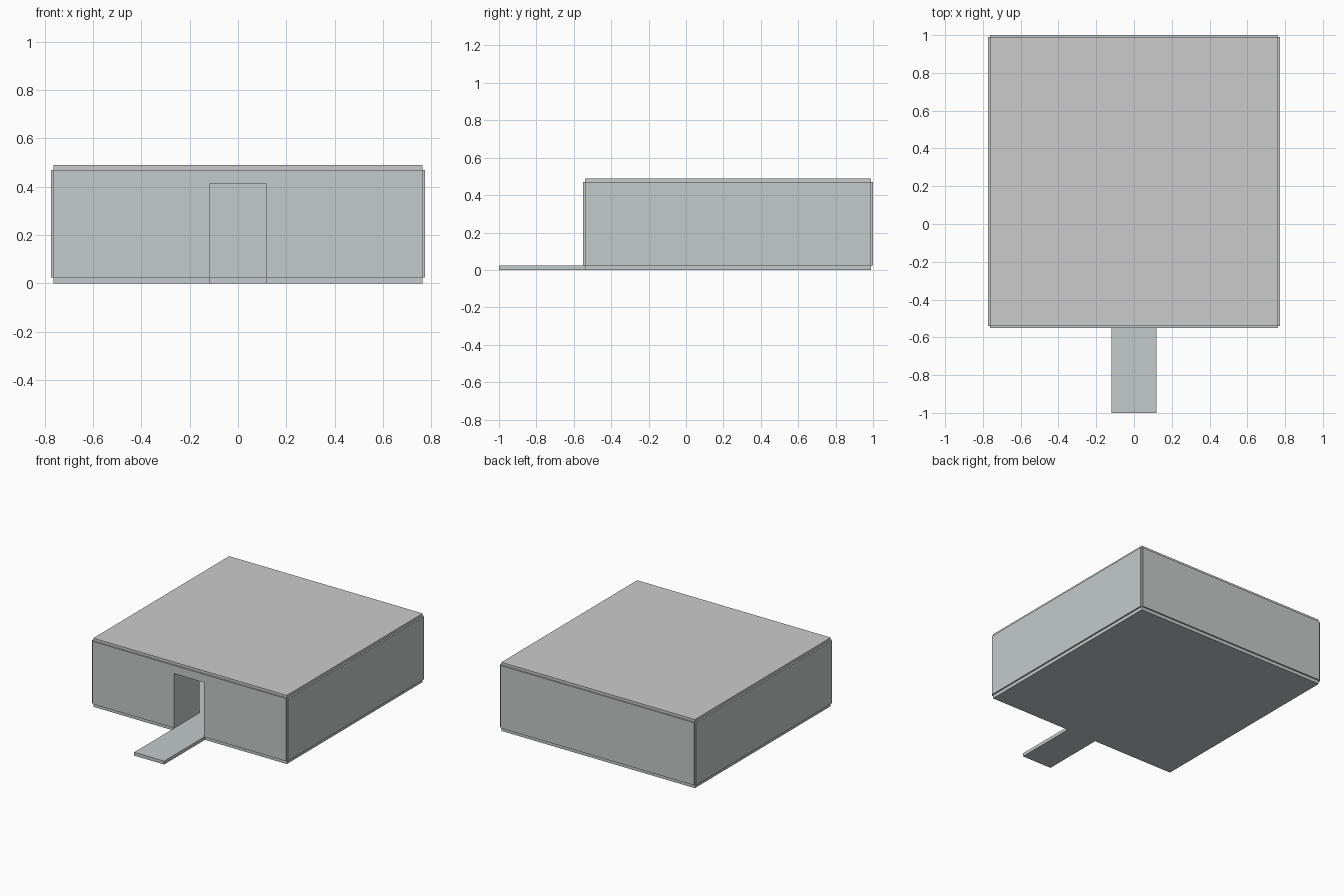
import bpy, bmesh

if "Cube" in bpy.data.objects:
    bpy.data.objects.remove(bpy.data.objects["Cube"])

T = 0.285              # wall thickness
X, X_OUT = 0.763, 0.774    # slab edge, side wall face
Y0, Y1 = -0.54, 0.99       # slab front and back edges
STEP = 0.01            # how far walls stand proud of the slabs
Z0, Z1, Z2 = 0.024, 0.47, 0.489
DOOR_X, DOOR_Z = 0.118, 0.412


def material(name, color):
    mat = bpy.data.materials.new(name)
    mat.diffuse_color = (*color, 1)
    mat.use_nodes = True
    mat.node_tree.nodes["Principled BSDF"].inputs["Base Color"].default_value = mat.diffuse_color
    return mat


def prism(name, outline, offset, mat):
    """Extrude a flat outline of 3D points along an offset."""
    bm = bmesh.new()
    face = bm.faces.new([bm.verts.new(p) for p in outline])
    ext = bmesh.ops.extrude_face_region(bm, geom=[face], use_keep_orig=True)
    verts = [g for g in ext["geom"] if isinstance(g, bmesh.types.BMVert)]
    bmesh.ops.translate(bm, verts=verts, vec=offset)
    bmesh.ops.recalc_face_normals(bm, faces=bm.faces)
    mesh = bpy.data.meshes.new(name)
    bm.to_mesh(mesh)
    bm.free()
    mesh.materials.append(mat)
    obj = bpy.data.objects.new(name, mesh)
    bpy.context.collection.objects.link(obj)
    return obj


def box(name, x0, x1, y0, y1, z0, z1, mat):
    base = [(x0, y0, z0), (x1, y0, z0), (x1, y1, z0), (x0, y1, z0)]
    return prism(name, base, (0, 0, z1 - z0), mat)


wall_mat = material("wall_grey", (0.55, 0.60, 0.59))
roof_mat = material("roof_grey", (0.57, 0.57, 0.55))

# Floor slab and entrance walkway in one T-shaped piece
half = [(DOOR_X, -1), (DOOR_X, Y0), (X, Y0), (X, Y1)]
outline = half + [(-x, y) for x, y in reversed(half)]
prism("floor_and_walkway", [(x, y, 0) for x, y in outline], (0, 0, Z0), wall_mat)

# Front wall with the doorway cut out of its profile
half = [(DOOR_X, DOOR_Z), (DOOR_X, Z0), (X, Z0), (X, Z1)]
outline = half + [(-x, z) for x, z in reversed(half)]
prism("front_wall", [(x, Y0 - STEP, z) for x, z in outline], (0, T, 0), wall_mat)

# Back wall
box("back_wall", -X, X, Y1 + STEP - T, Y1 + STEP, Z0, Z1, wall_mat)

# Side walls
for side, name in ((-1, "left_wall"), (1, "right_wall")):
    a, b = sorted((side * (X_OUT - T), side * X_OUT))
    box(name, a, b, Y0, Y1, Z0, Z1, wall_mat)

# Flat roof slab
box("roof", -X, X, Y0, Y1, Z1, Z2, roof_mat)
